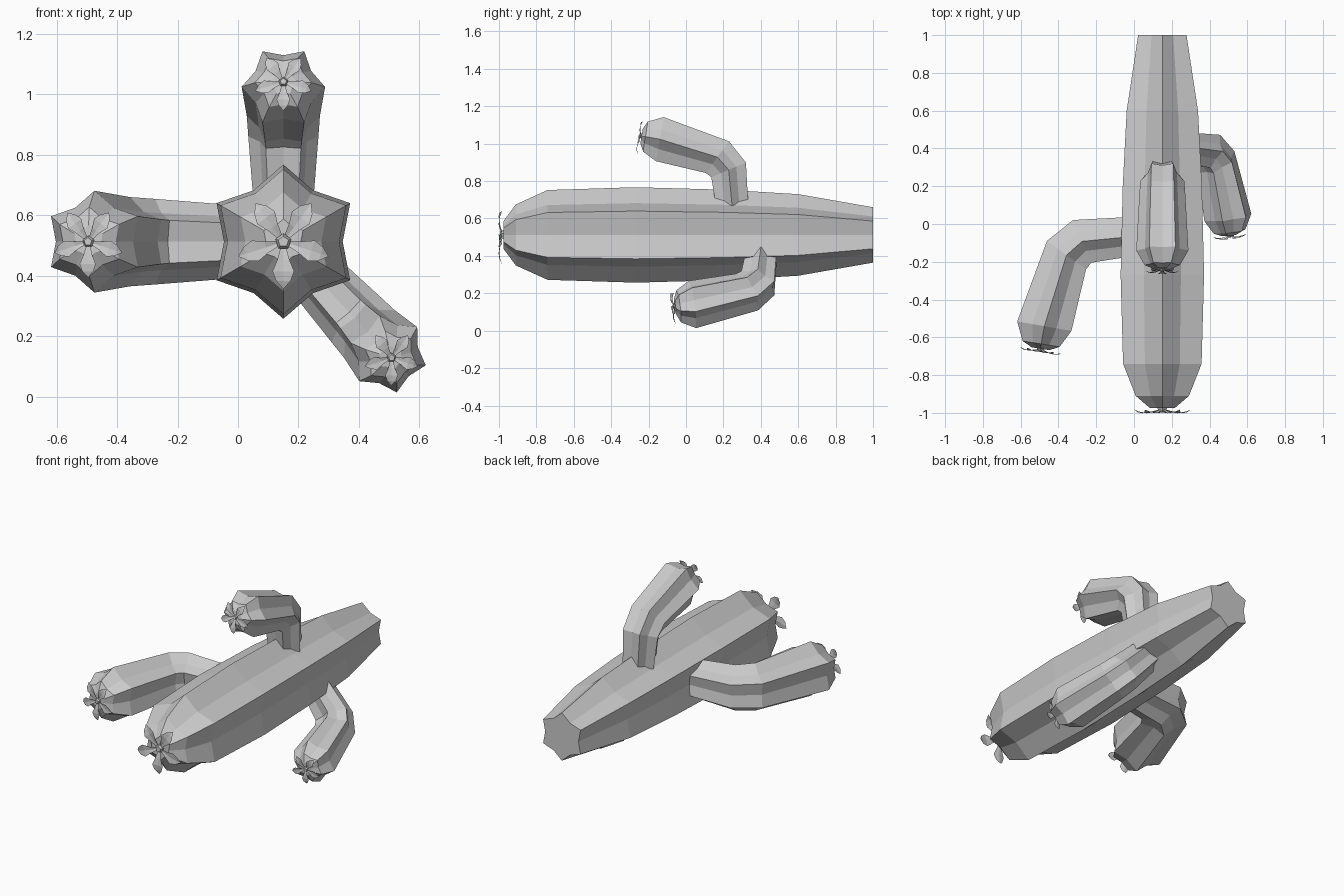
import bpy, bmesh
from math import sin, cos, radians, pi
from mathutils import Vector

if "Cube" in bpy.data.objects:
    bpy.data.objects.remove(bpy.data.objects["Cube"])

AXIS = Vector((0.15, 0, 0.512))      # trunk centre line, running along y
FRONT = Vector((0, -1, 0))


def finish(bm, name):
    bmesh.ops.recalc_face_normals(bm, faces=bm.faces)
    me = bpy.data.meshes.new(name)
    bm.to_mesh(me)
    bm.free()
    ob = bpy.data.objects.new(name, me)
    bpy.context.collection.objects.link(ob)
    return ob


def ribbed_tube(name, origin, u, rings):
    """Six-ribbed star loft; each ring is (outward, forward, radius, bend degrees)."""
    n = u.cross(FRONT)
    bm = bmesh.new()
    loops = []
    for out, fwd, rad, deg in rings:
        a = radians(deg)
        side = u * sin(a) - FRONT * cos(a)
        c = origin + u * out + FRONT * fwd
        loop = []
        for k in range(12):
            r = rad * (0.77 if k % 2 else 1)
            loop.append(bm.verts.new(c + (n * cos(k * pi / 6) + side * sin(k * pi / 6)) * r))
        loops.append(loop)
    for a, b in zip(loops, loops[1:]):
        for k in range(12):
            j = (k + 1) % 12
            bm.faces.new((a[k], a[j], b[j], b[k]))
    bm.faces.new(loops[0])
    bm.faces.new(loops[-1])
    return finish(bm, name)


def flower(name, c, t, s):
    """Five folded petals around a small five-sided centre, facing along t."""
    up = (Vector((0, 0, 1)) - t * t.z).normalized()
    right = up.cross(t).normalized()
    bm = bmesh.new()
    # petal stations: distance, half width, height
    stations = [(0.022, 0.010, 0.004), (0.060, 0.020, 0.014),
                (0.098, 0.036, 0.019), (0.130, 0.024, 0.014)]
    for i in range(5):
        a = -pi / 2 + i * 2 * pi / 5
        d = right * cos(a) + up * sin(a)
        w = t.cross(d)
        rows = []
        for r, h, z in stations:
            p = c + (d * r + t * z) * s
            rows.append([bm.verts.new(p - w * h * s + t * 0.004 * s), bm.verts.new(p),
                         bm.verts.new(p + w * h * s + t * 0.004 * s)])
        tip = bm.verts.new(c + (d * 0.157 + t * 0.004) * s)
        for p, q in zip(rows, rows[1:]):
            for k in range(2):
                bm.faces.new((p[k], p[k + 1], q[k + 1], q[k]))
        for k in range(2):
            bm.faces.new((rows[-1][k], rows[-1][k + 1], tip))
    # centre plug
    lo, hi = [], []
    for i in range(5):
        a = pi / 2 + i * 2 * pi / 5
        d = right * cos(a) + up * sin(a)
        lo.append(bm.verts.new(c + d * 0.03 * s - t * 0.01 * s))
        hi.append(bm.verts.new(c + (d * 0.018 + t * 0.016) * s))
    for i in range(5):
        j = (i + 1) % 5
        bm.faces.new((lo[i], lo[j], hi[j], hi[i]))
    bm.faces.new(hi)
    return finish(bm, name)


# Trunk
trunk = [(-1.0, 0.148), (-0.6, 0.218), (-0.2, 0.242), (0.27, 0.255),
         (0.74, 0.24), (0.91, 0.163), (0.975, 0.075)]
ribbed_tube("trunk", AXIS, Vector((1, 0, 0)), [(0, f, r, 90) for f, r in trunk])
flower("trunk_flower", AXIS + FRONT * 0.979, FRONT, 1.0)

# Arms: one bent shape, turned around the trunk and scaled
ARM = [(0.12, 0.0, 0.098, 0), (0.348, 0.022, 0.116, 23), (0.416, 0.082, 0.121, 54),
       (0.512, 0.39, 0.138, 80), (0.526, 0.467, 0.094, 81), (0.528, 0.488, 0.045, 81)]
for name, deg, y, s, lift in (("upper_arm", 90, 0.25, 1.0, 0.0),
                              ("left_arm", 180, -0.065, 1.22, 0.0),
                              ("lower_right_arm", -47, 0.405, 0.95, 0.022)):
    u = Vector((cos(radians(deg)), 0, sin(radians(deg))))
    base = AXIS + u * lift + Vector((0, y, 0))
    ribbed_tube(name, base, u, [(o * s, f * s, r * s, b) for o, f, r, b in ARM])
    b = radians(81)
    t = u * cos(b) + FRONT * sin(b)
    o, f = ARM[-1][:2]
    flower(name + "_flower", base + (u * o + FRONT * f) * s + t * 0.002, t, 0.62 * s)
